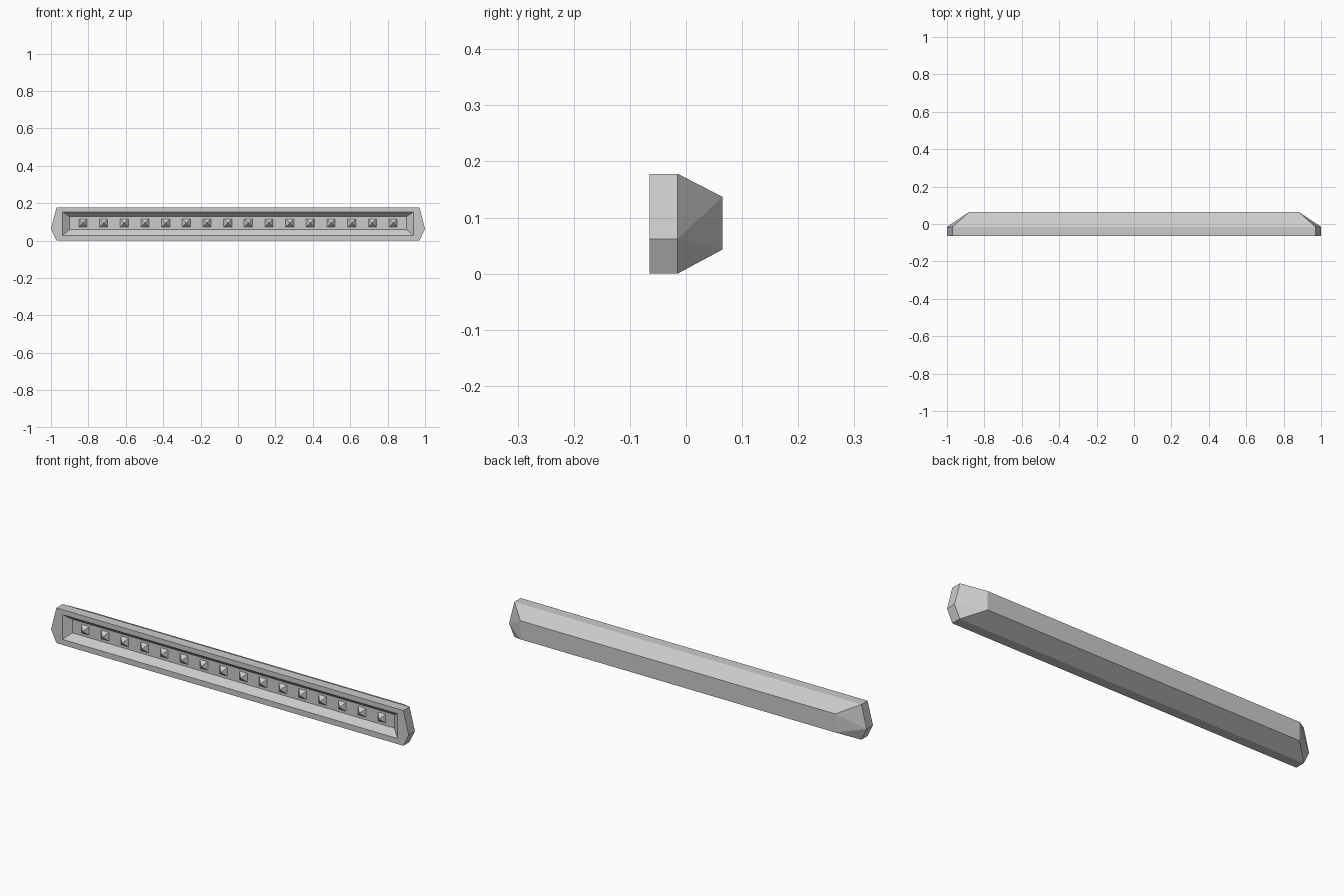
import bpy
import bmesh

cube = bpy.data.objects.get("Cube")
if cube:
    bpy.data.objects.remove(cube, do_unlink=True)

grey = bpy.data.materials.new("light grey")
grey.use_nodes = True
GREY = (0.6, 0.6, 0.6, 1)
grey.diffuse_color = GREY
grey.node_tree.nodes["Principled BSDF"].inputs["Base Color"].default_value = GREY


def finish(name, bm):
    bmesh.ops.recalc_face_normals(bm, faces=bm.faces)
    mesh = bpy.data.meshes.new(name)
    bm.to_mesh(mesh)
    bm.free()
    mesh.materials.append(grey)
    obj = bpy.data.objects.new(name, mesh)
    bpy.context.collection.objects.link(obj)
    return obj


def ring(bm, y, outline):
    return [bm.verts.new((x, y, z)) for x, z in outline]


def rect(x, low, high):
    return [(-x, low), (x, low), (x, high), (-x, high)]


def bridge(bm, a, b):
    n = len(a)
    for i in range(n):
        j = (i + 1) % n
        bm.faces.new((a[i], a[j], b[j], b[i]))


# Housing: six-sided rim, tapered back and a sloped recess in the front
bm = bmesh.new()
outline = [(-0.97, 0), (0.97, 0), (1, 0.062), (0.97, 0.178), (-0.97, 0.178), (-1, 0.062)]
front = ring(bm, -0.065, outline)
rim = ring(bm, -0.015, outline)
back = ring(bm, 0.065, rect(0.88, 0.043, 0.137))
opening = ring(bm, -0.065, rect(0.937, 0.028, 0.153))
floor = ring(bm, -0.036, rect(0.9, 0.059, 0.128))
bridge(bm, front, rim)
bridge(bm, opening, floor)
bm.faces.new(floor)
bm.faces.new(back)

# Front border and back slopes share the same layout around a rectangle
for outer, inner in ((front, opening), (rim, back)):
    bl, br, right, tr, tl, left = outer
    a, b, c, d = inner
    for face in ((bl, br, b, a), (tr, tl, d, c),
                 (br, right, b), (right, c, b), (right, tr, c),
                 (left, bl, a), (left, a, d), (tl, left, d)):
        bm.faces.new(face)
finish("housing", bm)

# Row of small pyramid lamps on the recess floor
COUNT, SPAN, HALF = 16, 1.658, 0.022
bm = bmesh.new()
for i in range(COUNT):
    x = SPAN * (i / (COUNT - 1) - 0.5)
    base = ring(bm, -0.036, [(x + u, 0.094 + v) for u, v in rect(HALF, -HALF, HALF)])
    tip = bm.verts.new((x, -0.058, 0.094))
    for k in range(4):
        bm.faces.new((base[k], base[(k + 1) % 4], tip))
    bm.faces.new(base)
finish("lamps", bm)
